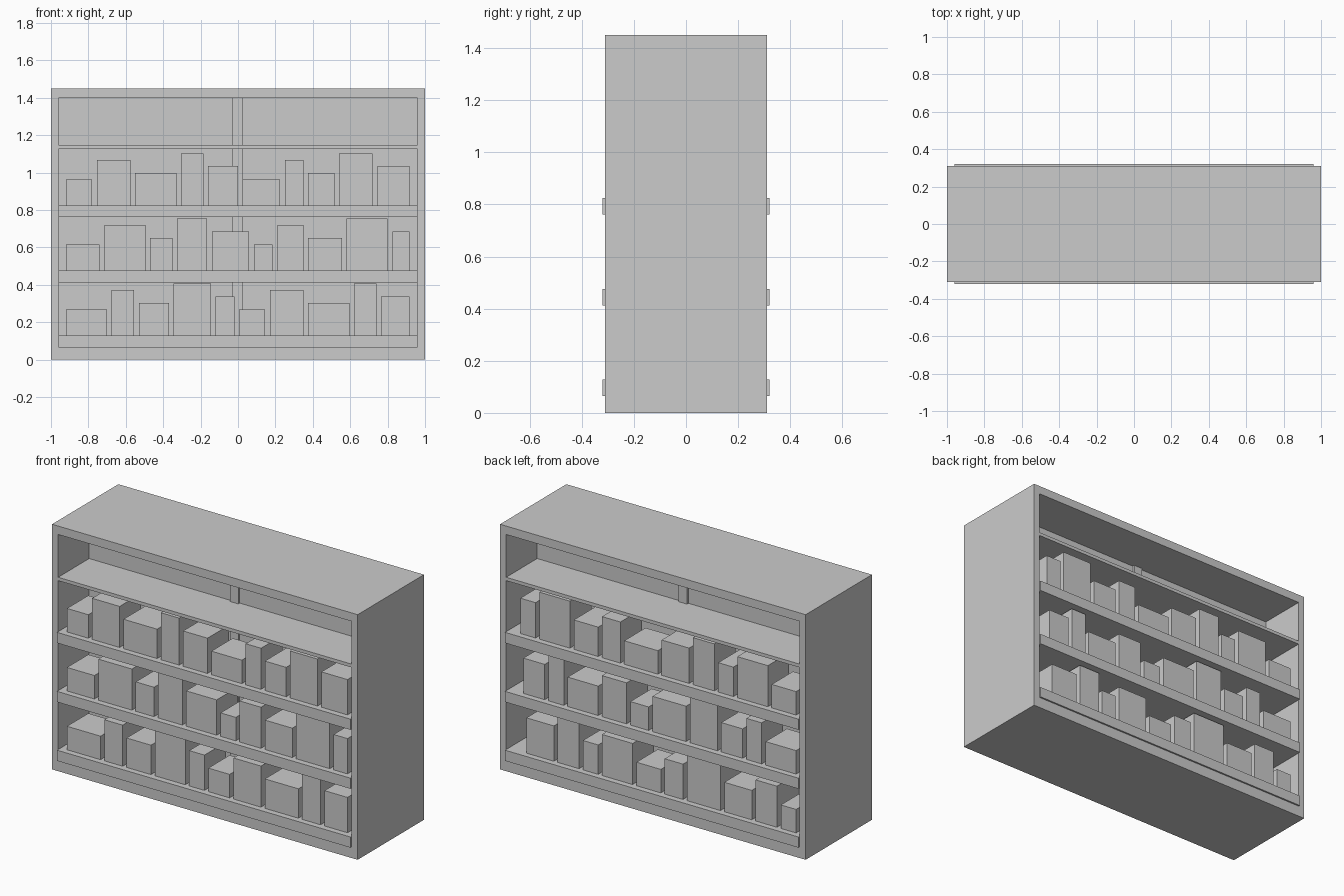
import bpy
import bmesh

cube = bpy.data.objects.get("Cube")
if cube:
    bpy.data.objects.remove(cube, do_unlink=True)

grey = bpy.data.materials.new("light_grey")
grey.use_nodes = True
colour = (0.6, 0.6, 0.6, 1)
grey.diffuse_color = colour
grey.node_tree.nodes["Principled BSDF"].inputs["Base Color"].default_value = colour


def finish(name, bm):
    bmesh.ops.recalc_face_normals(bm, faces=bm.faces)
    mesh = bpy.data.meshes.new(name)
    bm.to_mesh(mesh)
    bm.free()
    mesh.materials.append(grey)
    obj = bpy.data.objects.new(name, mesh)
    bpy.context.collection.objects.link(obj)
    return obj


def box(name, x, y, z):
    """Box from (low, high) pairs on each axis."""
    bm = bmesh.new()
    bmesh.ops.create_cube(bm, size=1)
    for v in bm.verts:
        for i, (low, high) in enumerate((x, y, z)):
            v.co[i] = high if v.co[i] > 0 else low
    return finish(name, bm)


def rectangle(w, low, high):
    return [(-w, low), (w, low), (w, high), (-w, high)]


HALF_DEPTH = 0.31
INNER = 0.96
HEIGHT = 1.45
CEILING = 1.4
FLOOR = 0.065

# Carcass: open rectangular frame
bm = bmesh.new()
loops = [[bm.verts.new((x, y, z)) for x, z in ring]
         for ring in (rectangle(1, 0, HEIGHT), rectangle(INNER, FLOOR, CEILING))
         for y in (-HALF_DEPTH, HALF_DEPTH)]
outer_front, outer_back, inner_front, inner_back = loops
for a, b in ((outer_front, outer_back), (inner_front, inner_back),
             (outer_front, inner_front), (outer_back, inner_back)):
    for i in range(4):
        j = (i + 1) % 4
        bm.faces.new((a[i], a[j], b[j], b[i]))
finish("carcass", bm)

# Central panel and post dividing the two sides
box("centre_panel", (-INNER, INNER), (-0.02, 0.02), (FLOOR, CEILING))
box("centre_post", (-0.03, 0.025), (-0.033, 0.033), (FLOOR, CEILING))

# Thin upper shelf and three thick shelves with protruding edges
box("upper_shelf", (-INNER, INNER), (-HALF_DEPTH, HALF_DEPTH), (1.127, 1.147))
shelf_tops = [0.128, 0.476, 0.825]
for top in shelf_tops:
    box("shelf", (-INNER, INNER), (-0.32, 0.32), (top - 0.063, top))

# Goods on both sides, repeating cycles of widths and heights
WIDTHS = [0.14, 0.18, 0.22, 0.12, 0.16, 0.2, 0.1]
HEIGHTS = [0.139, 0.243, 0.174, 0.278, 0.209]
for side, start in ((-1, 2), (1, 6)):
    y = sorted((side * 0.285, side * 0.085))
    for row, base in enumerate(shelf_tops):
        x = -0.92
        for i in range(10):
            width = WIDTHS[(start - row + i) % len(WIDTHS)]
            height = HEIGHTS[i % len(HEIGHTS)]
            box("stock_box", (x, min(x + width, 0.916)), y, (base, base + height))
            x += width + 0.025
